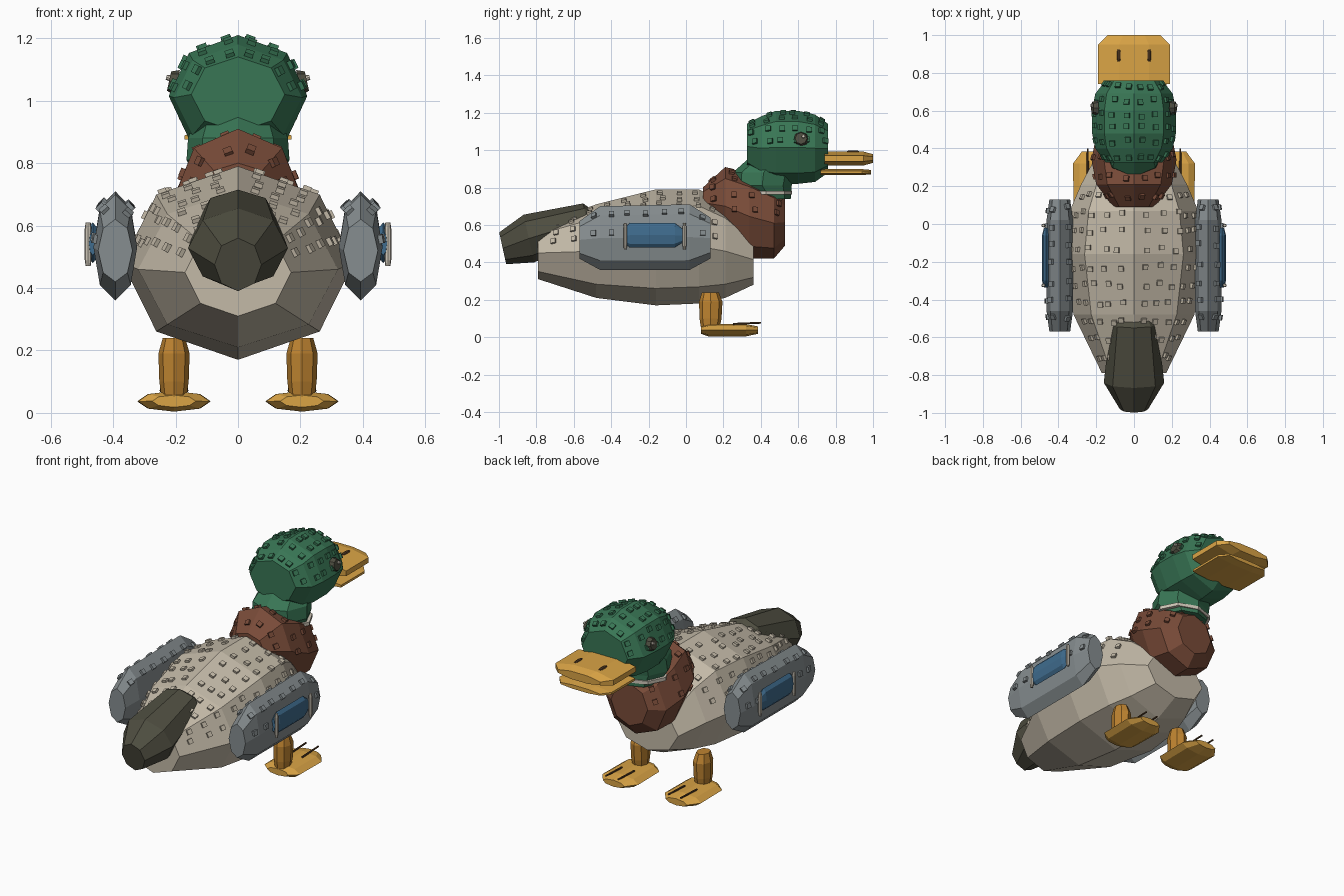
import bpy, bmesh, math, random
from mathutils import Vector, Matrix
from mathutils.bvhtree import BVHTree

if "Cube" in bpy.data.objects:
    bpy.data.objects.remove(bpy.data.objects["Cube"])

random.seed(4)


def material(name, rgb):
    m = bpy.data.materials.new(name)
    m.diffuse_color = (*rgb, 1)
    m.use_nodes = True
    m.node_tree.nodes["Principled BSDF"].inputs["Base Color"].default_value = m.diffuse_color
    return m


BEIGE = material("beige", (.55, .49, .39))
GREEN = material("green", (.04, .18, .09))
BROWN = material("chestnut", (.19, .07, .04))
ORANGE = material("bill orange", (.70, .37, .06))
LEG = material("leg orange", (.52, .23, .03))
TAIL = material("dark olive", (.075, .073, .05))
GREY = material("wing grey", (.24, .27, .28))
BLUE = material("blue", (.05, .15, .27))
PALE = material("pale", (.62, .57, .48))
DARK = material("dark brown", (.10, .05, .02))


def finish(bm, name, mat):
    bmesh.ops.recalc_face_normals(bm, faces=bm.faces)
    me = bpy.data.meshes.new(name)
    bm.to_mesh(me)
    bm.free()
    me.materials.append(mat)
    ob = bpy.data.objects.new(name, me)
    bpy.context.collection.objects.link(ob)
    return ob


def loft(name, mat, rings, axis='y', x=0, sides=8, turn=0.0, lean=0.0):
    """Rings along y: (y, low z, high z, half width); along z: (z, y min, y max, half width)."""
    bm = bmesh.new()
    loops = []
    for p, lo, hi, w in rings:
        mid, half = (lo + hi) / 2, (hi - lo) / 2
        loop = []
        for i in range(sides):
            a = math.tau * (i + turn) / sides
            u, v = w * math.sin(a), half * math.cos(a)
            co = (x + u, p + lean * v, mid + v) if axis == 'y' else (x + u, mid + v, p + lean * v)
            loop.append(bm.verts.new(co))
        loops.append(loop)
    for a, b in zip(loops, loops[1:]):
        for i in range(sides):
            j = (i + 1) % sides
            bm.faces.new((a[i], a[j], b[j], b[i]))
    bm.faces.new(loops[0])
    bm.faces.new(loops[-1])
    return finish(bm, name, mat)


def feathers(name, mat, ob, rows, angles, mid, x=0, size=.028):
    """Small raised tiles laid on a part's surface, row by row around its length."""
    me = ob.data
    tree = BVHTree.FromPolygons([v.co for v in me.vertices], [p.vertices[:] for p in me.polygons])
    bm = bmesh.new()
    for k, y in enumerate(rows):
        for a in angles:
            t = math.radians(a + random.uniform(-3, 3))
            d = Vector((math.sin(t), 0, math.cos(t)))
            start = Vector((x, y + random.uniform(-.012, .012), mid(y) if callable(mid) else mid)) + d
            hit, normal, _, _ = tree.ray_cast(start, -d)
            if hit is None:
                continue
            if normal.dot(d) < 0:
                normal = -normal
            side = Vector((0, 1, 0)).cross(normal).normalized()
            rot = Matrix((side, normal.cross(side), normal)).transposed().to_4x4()
            bmesh.ops.create_cube(bm, size=1, matrix=Matrix.Translation(hit + normal * .004) @ rot
                                  @ Matrix.Diagonal((size, size, .018, 1)))
    return finish(bm, name, mat)


def steps(a, b, n):
    return [a + (b - a) * i / (n - 1) for i in range(n)]


# body
body = loft("body", BEIGE, [
    (-.79, .31, .59, .17), (-.48, .21, .71, .32), (-.16, .17, .79, .37),
    (.07, .18, .79, .34), (.21, .21, .71, .28), (.36, .28, .55, .20)])
feathers("body_feathers", BEIGE, body, steps(-.70, .15, 10),
         [-72, -57, -43, -29, -14, 14, 29, 43, 57, 72], .46, size=.027)

# tail
loft("tail", TAIL, [(-.98, .39, .56, .075), (-.84, .40, .655, .16),
                    (-.53, .53, .715, .125), (-.46, .56, .66, .09)], lean=-.22)

# breast
breast = loft("breast", BROWN, [
    (.09, .64, .80, .11), (.21, .49, .91, .20), (.34, .42, .87, .225),
    (.47, .42, .80, .20), (.53, .49, .74, .12)])
feathers("breast_feathers", BROWN, breast, [.15, .25, .36, .49],
         [-75, -52, -30, -10, 10, 30, 52, 75], .62)

# neck and collar
loft("neck", GREEN, [(.74, .34, .56, .13), (.81, .25, .565, .165), (.88, .25, .58, .16),
                     (.96, .34, .62, .13)], axis='z')
loft("collar", PALE, [(.762, .29, .567, .168), (.782, .29, .567, .168)], axis='z')

# head
head = loft("head", GREEN, [
    (.325, .90, 1.14, .15), (.40, .84, 1.18, .205), (.48, .82, 1.21, .222),
    (.60, .82, 1.21, .222), (.69, .83, 1.19, .205), (.76, .88, 1.14, .15)])
feathers("head_feathers", GREEN, head, [.36, .44, .51, .58, .65, .73],
         [-82, -60, -38, -13, 13, 38, 60, 82], 1.02)

# bill
loft("upper_bill", ORANGE, [(.74, .915, .995, .205), (.95, .915, .995, .205),
                            (1.0, .93, .98, .15)], turn=.5)
loft("lower_bill", ORANGE, [(.72, .865, .90, .185), (.94, .865, .90, .185),
                            (.99, .87, .895, .14)], turn=.5)

for s, word in ((1, "right"), (-1, "left")):
    # nostril
    loft(word + "_nostril", DARK, [(.86, .985, .995, .006), (.875, .98, .999, .011),
                                   (.91, .98, .999, .011), (.925, .985, .995, .006)], x=s * .08)

    # eye disc and its highlight, facing outward
    for part, mat, r, off, dy, dz in (("eye", TAIL, .042, .0, 0, 0), ("eye_glint", PALE, .011, .009, .012, .012)):
        bm = bmesh.new()
        place = Matrix.Translation((s * (.208 + off), .615 + dy, 1.06 + dz)) @ Matrix.Rotation(s * 1.35, 4, 'Y')
        bmesh.ops.create_cone(bm, cap_ends=True, segments=8, radius1=r, radius2=r * .75,
                              depth=.026, matrix=place)
        finish(bm, word + "_" + part, mat)

    # wing
    wx = s * .393
    wing = loft(word + "_wing", GREY, [(-.57, .42, .62, .055), (-.46, .36, .70, .07),
                                       (.02, .36, .71, .07), (.13, .42, .64, .055)], x=wx)
    feathers(word + "_wing_feathers", GREY, wing, steps(-.50, .08, 7), [s * 18, s * 70, -s * 18], .535, x=wx)

    # blue wing patch with pale end bars
    loft(word + "_wing_patch", BLUE, [(-.335, .505, .58, .012), (-.30, .48, .61, .022),
                                      (-.06, .48, .61, .022), (-.02, .505, .58, .012)], x=s * .465)
    for end, y in (("rear", -.325), ("front", -.008)):
        loft(f"{word}_{end}_wing_bar", PALE, [(.47, y - .007, y + .007, .008), (.49, y - .01, y + .01, .011),
                                              (.59, y - .01, y + .01, .011), (.61, y - .007, y + .007, .008)],
             axis='z', x=s * .48)

    # leg, foot and toe ridges
    lx = s * .205
    loft(word + "_leg", LEG, [(.05, .08, .18, .04), (.10, .072, .19, .047), (.19, .07, .195, .05),
                              (.24, .085, .175, .036)], axis='z', x=lx)
    loft(word + "_foot", ORANGE, [(.08, .018, .057, .07), (.12, .004, .07, .115),
                                  (.32, .004, .07, .118), (.385, .018, .057, .07)], x=lx)
    for i in (-1, 1):
        loft(f"{word}_toe_{'inner' if i * s < 0 else 'outer'}", DARK,
             [(.25, .066, .076, .006), (.40, .072, .082, .005)], x=lx + i * .04)
